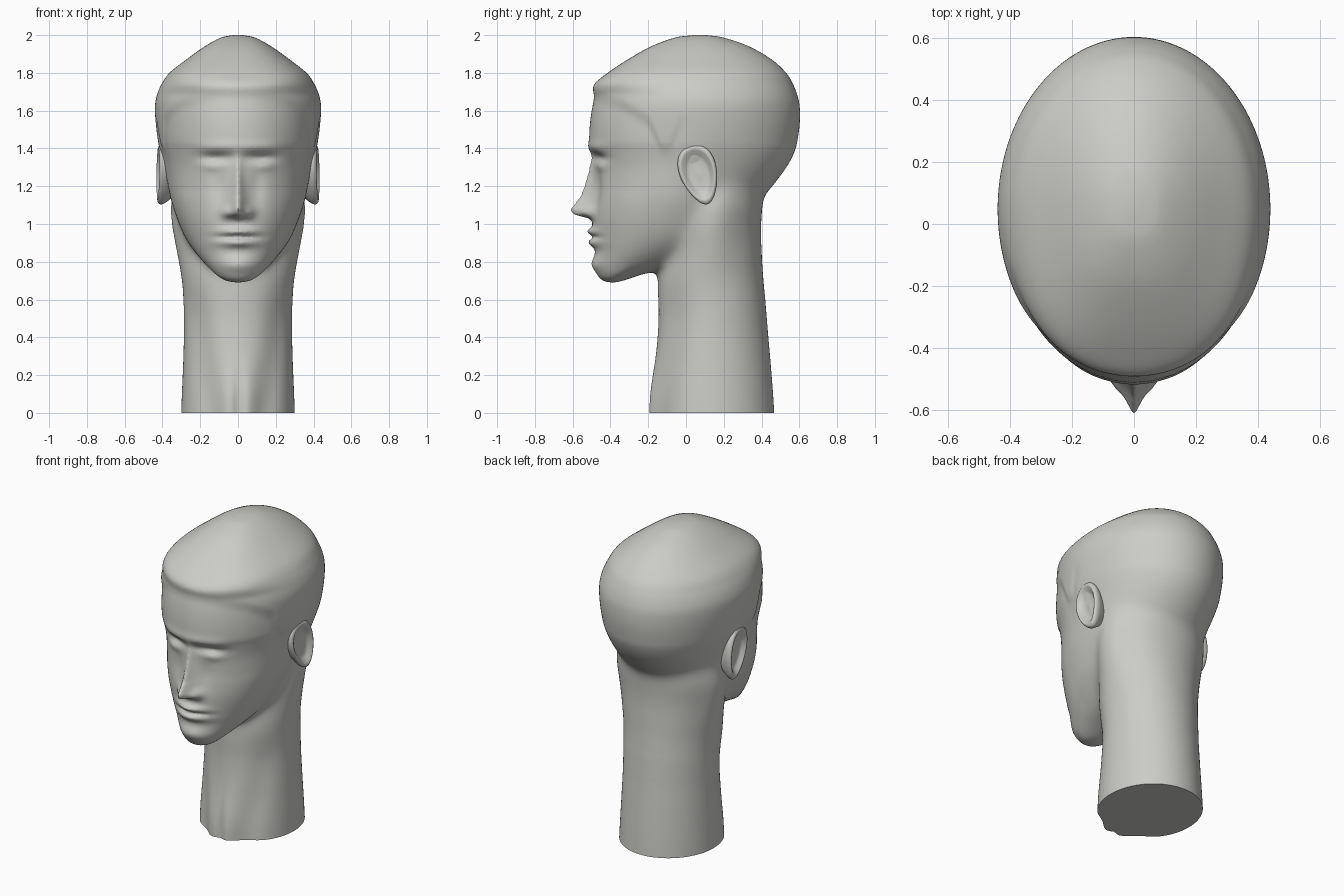
import bpy, bmesh, math
from mathutils import Matrix, Vector

if "Cube" in bpy.data.objects:
    bpy.data.objects.remove(bpy.data.objects["Cube"])

stone = bpy.data.materials.new("pale_grey")
stone.use_nodes = True
GREY = (0.6, 0.6, 0.57, 1)
stone.diffuse_color = GREY
stone.node_tree.nodes["Principled BSDF"].inputs["Base Color"].default_value = GREY


def gauss(value, centre, width):
    return math.exp(-((value - centre) / width) ** 2)


def step(value, low, high):
    t = min(max((value - low) / (high - low), 0), 1)
    return t * t * (3 - 2 * t)


def ramp(value, points):
    """Piecewise linear lookup through (position, height) points."""
    for (a, ha), (b, hb) in zip(points, points[1:]):
        if a <= value <= b:
            return ha + (hb - ha) * (value - a) / (b - a)
    return points[0][1] if value < points[0][0] else points[-1][1]


def resample(rows, steps):
    """Catmull-Rom spline through the section rows."""
    rows = [Vector(r) for r in rows]
    for i in range(len(rows) - 1):
        p, q, r, s = (rows[min(max(i + k, 0), len(rows) - 1)] for k in (-1, 0, 1, 2))
        for k in range(steps):
            t = k / steps
            yield q + t / 2 * (r - p + t * (2 * p - 5 * q + 4 * r - s + t * (3 * (q - r) + s - p)))
    yield rows[-1]


def bridge(bm, rings):
    count = len(rings[0])
    for low, high in zip(rings, rings[1:]):
        for i in range(count):
            j = (i + 1) % count
            bm.faces.new((low[i], low[j], high[j], high[i]))
    bm.faces.new(rings[0][::-1])
    bm.faces.new(rings[-1])


def loft(bm, rows, relief, count=300, steps=12):
    """Elliptic sections: height, half width, front y, back y."""
    rings = []
    for z, w, front, back in resample(rows, steps):
        w, depth, mid = max(w, 0.002), max((back - front) / 2, 0.002), (front + back) / 2
        ring = []
        for i in range(count):
            a = math.tau * i / count
            # fuller front corners on the crown
            full = 1 + 0.08 * step(z, 1.68, 1.8) * max(math.cos(a), 0) ** 0.5 * math.sin(2 * a) ** 2
            x, y = w * full * math.sin(a), mid - depth * full * math.cos(a)
            push, swell = relief(x, y, z)
            ring.append(bm.verts.new((x * (1 + swell),
                                      y - push * max(math.cos(a), 0) ** 0.5 + swell * (y - mid), z)))
        rings.append(ring)
    bridge(bm, rings)


NOSE = ((1.01, 0), (1.03, 0.02), (1.05, 0.105), (1.075, 0.122), (1.15, 0.07),
        (1.28, 0.03), (1.37, 0.005), (1.41, 0))
HAIRLINE = ((-0.49, 1.72), (-0.35, 1.67), (-0.2, 1.58), (-0.13, 1.42), (-0.09, 1.42), (-0.03, 1.58))


def face_relief(x, y, z):
    side = abs(x)
    # nose ridge and wings
    push = ramp(z, NOSE) * math.exp(-(side / (0.026 + 0.014 * step(z, 1.3, 1.08))) ** 1.6)
    push += 0.028 * gauss(side, 0.06, 0.03) * gauss(z, 1.06, 0.03)
    # brow, eye sockets and lids
    push += 0.01 * gauss(z, 1.405, 0.03) * step(side, 0.28, 0.15)
    push -= 0.028 * gauss(side, 0.115, 0.085) * gauss(z, 1.352, 0.026)
    push += 0.01 * gauss(side, 0.145, 0.05) * gauss(z, 1.305, 0.022)
    push -= 0.012 * gauss(side, 0.1, 0.04) * gauss(z, 1.2, 0.1)
    # lips and chin
    mouth = gauss(side, 0, 0.1)
    push += mouth * (0.034 * gauss(z, 0.96, 0.02) + 0.034 * gauss(z, 0.902, 0.024))
    push -= 0.012 * math.exp(-(side / 0.12) ** 4) * gauss(z, 0.93, 0.01)
    push += 0.015 * gauss(side, 0, 0.1) * gauss(z, 0.79, 0.04)
    # raised hair cap with a soft sloping edge
    line = ramp(y, HAIRLINE)
    swell = 0.025 * (step(z, line - 0.08, line + 0.01) - 1) * gauss(z, line, 0.16) * step(y, 0.05, -0.1)
    return push, swell


def neck_relief(x, y, z):
    side = abs(x)
    # narrower behind the jaw
    swell = -0.12 * step(y, 0.1, 0.32) * step(z, 0.6, 1)
    if y > 0.1:
        return 0, swell
    # slanting throat muscles and the notch between them
    push = -0.022 * step(z, 0.8, 0.5) * gauss(side, 0.15 + 0.16 * z, 0.07)
    push += 0.022 * gauss(side, 0.05, 0.06) * step(z, 0.4, 0.03)
    push -= 0.01 * gauss(side, 0, 0.03) * step(z, 0.25, 0)
    return push, swell


# skull and face sections
HEAD = ((0.69, 0, -0.395, -0.375), (0.696, 0.05, -0.43, -0.33), (0.71, 0.085, -0.453, -0.29),
        (0.735, 0.12, -0.47, -0.22),
        (0.78, 0.168, -0.485, -0.05), (0.85, 0.23, -0.48, 0.1), (0.93, 0.283, -0.488, 0.25),
        (1.03, 0.325, -0.495, 0.33), (1.12, 0.355, -0.49, 0.39), (1.2, 0.372, -0.485, 0.46),
        (1.3, 0.39, -0.487, 0.535), (1.38, 0.41, -0.5, 0.575), (1.43, 0.422, -0.512, 0.588),
        (1.53, 0.435, -0.512, 0.602), (1.62, 0.44, -0.505, 0.602), (1.68, 0.43, -0.495, 0.59),
        (1.74, 0.405, -0.485, 0.567), (1.8, 0.363, -0.415, 0.53), (1.87, 0.275, -0.31, 0.455),
        (1.94, 0.177, -0.185, 0.335), (1.985, 0.095, -0.065, 0.205), (1.998, 0.04, 0.02, 0.13),
        (2.001, 0, 0.07, 0.075))
NECK = ((-0.05, 0.302, -0.18, 0.47), (0.1, 0.297, -0.175, 0.461), (0.3, 0.289, -0.158, 0.445),
        (0.5, 0.286, -0.145, 0.428), (0.7, 0.3, -0.15, 0.418), (0.85, 0.33, -0.115, 0.425),
        (1, 0.362, -0.09, 0.43), (1.12, 0.37, -0.05, 0.435), (1.25, 0.34, 0, 0.42))


def new_object(name, bm):
    bmesh.ops.recalc_face_normals(bm, faces=bm.faces)
    mesh = bpy.data.meshes.new(name)
    bm.to_mesh(mesh)
    bm.free()
    mesh.materials.append(stone)
    obj = bpy.data.objects.new(name, mesh)
    bpy.context.collection.objects.link(obj)
    return obj


def select(obj):
    bpy.ops.object.select_all(action="DESELECT")
    obj.select_set(True)
    bpy.context.view_layer.objects.active = obj


# fuse head and neck into one skin
bm = bmesh.new()
loft(bm, HEAD, face_relief)
loft(bm, NECK, neck_relief)
head = new_object("head_and_neck", bm)
select(head)
fuse = head.modifiers.new("fuse", "REMESH")
fuse.mode = "VOXEL"
fuse.voxel_size = 0.01
soften = head.modifiers.new("soften", "SMOOTH")
soften.iterations = 3
for name in ("fuse", "soften"):
    bpy.ops.object.modifier_apply(modifier=name)

# blend throat and nape over a shrinking zone, then cut the base flat
bm = bmesh.new()
bm.from_mesh(head.data)
for pull in range(8):
    margin = 0.02 * pull
    blend = [v for v in bm.verts if 0.5 + margin < v.co.z < 1.42 - margin
             and v.co.y > -0.3 + margin / 2 - 0.08 * step(v.co.z, 0.8, 0.7)]
    for _ in range(10):
        bmesh.ops.smooth_vert(bm, verts=blend, factor=0.5, use_axis_x=True, use_axis_y=True, use_axis_z=True)
cut = bmesh.ops.bisect_plane(bm, geom=bm.verts[:] + bm.edges[:] + bm.faces[:],
                             plane_co=(0, 0, 0), plane_no=(0, 0, 1), clear_inner=True)
bmesh.ops.holes_fill(bm, edges=[e for e in cut["geom_cut"] if isinstance(e, bmesh.types.BMEdge)])
bm.to_mesh(head.data)
bm.free()

# ears: rounded rim around a hollow bowl (scale, outward offset)
EAR = ((0.7, -0.06), (0.85, -0.03), (0.98, 0), (0.98, 0.022), (0.86, 0.032),
       (0.72, 0.022), (0.55, 0.008), (0.3, 0.004), (0.05, 0.006))


def make_ear(name, side):
    bm = bmesh.new()
    rings = []
    for scale, out in resample(EAR, 4):
        ring = []
        for i in range(64):
            a = math.tau * i / 64
            y, z = math.cos(a) * scale, math.sin(a) * scale
            ring.append(bm.verts.new((out, 0.098 * y * (1 + 0.25 * z), 0.164 * z)))
        rings.append(ring)
    bridge(bm, rings)
    turn = Matrix.Rotation(math.radians(-5), 4, "Z") @ Matrix.Rotation(math.radians(16), 4, "X")
    bm.transform(Matrix.Scale(side, 4, (1, 0, 0)) @ Matrix.Translation((0.392, 0.07, 1.262)) @ turn)
    return new_object(name, bm)


ears = [make_ear("left_ear", 1), make_ear("right_ear", -1)]
for obj in [head] + ears:
    select(obj)
    bpy.ops.object.shade_smooth_by_angle(angle=math.radians(50))
